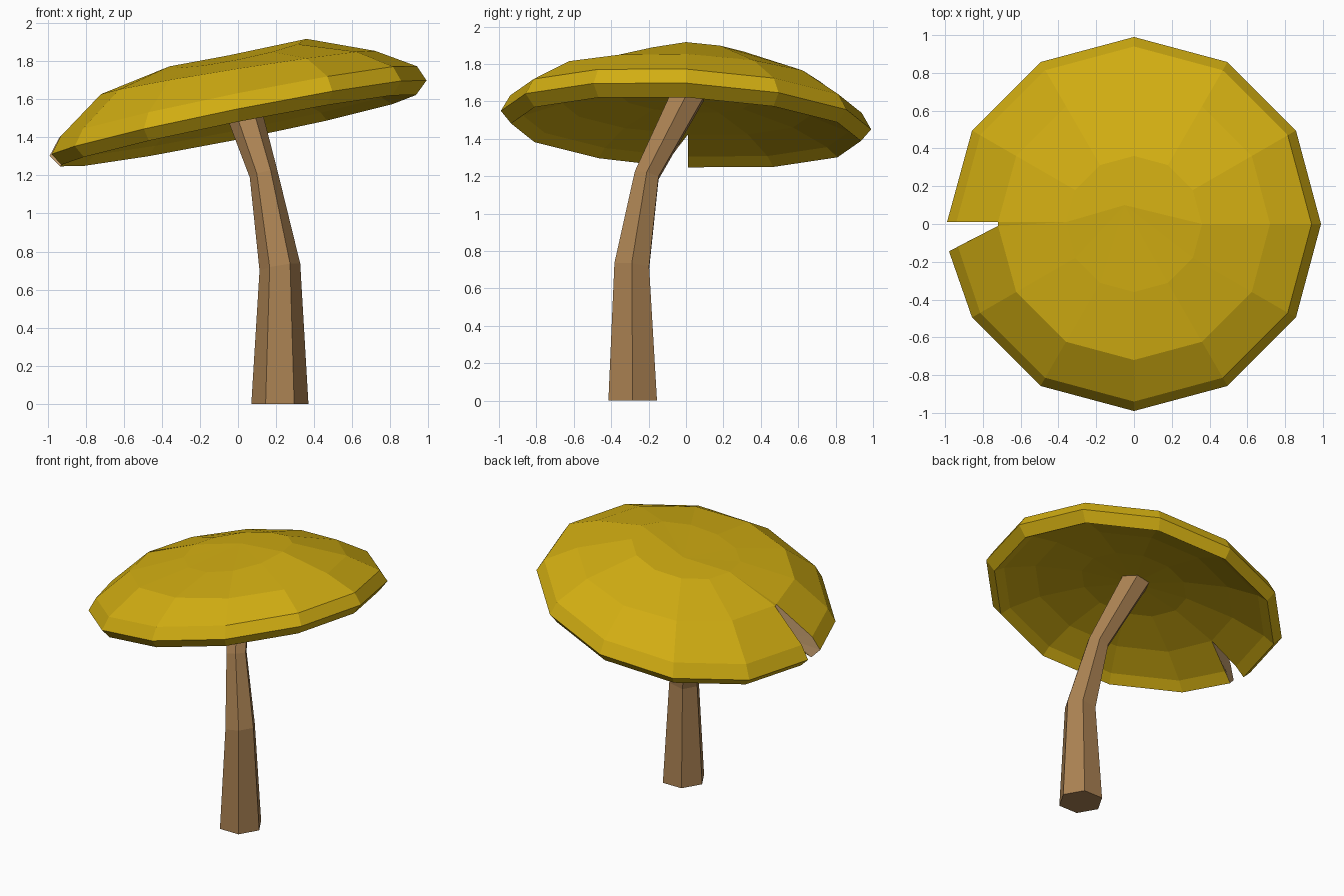
import bpy, bmesh
from math import sin, cos, radians, sqrt
from mathutils import Vector

if "Cube" in bpy.data.objects:
    bpy.data.objects.remove(bpy.data.objects["Cube"])


def material(name, rgb):
    m = bpy.data.materials.new(name)
    m.diffuse_color = (*rgb, 1)
    m.use_nodes = True
    m.node_tree.nodes["Principled BSDF"].inputs["Base Color"].default_value = m.diffuse_color
    return m


yellow = material("mustard yellow", (0.64, 0.42, 0.006))
brown = material("bark brown", (0.40, 0.22, 0.085))
tan = material("pale tan flesh", (0.60, 0.37, 0.17))


def finish(bm, name, mats):
    bmesh.ops.recalc_face_normals(bm, faces=bm.faces)
    me = bpy.data.meshes.new(name)
    bm.to_mesh(me)
    bm.free()
    for m in mats:
        me.materials.append(m)
    ob = bpy.data.objects.new(name, me)
    bpy.context.collection.objects.link(ob)
    return ob


# Cap: a 12-sided shell turned round a tilted plane, with a wedge missing at -x
def cap_point(x, y, h):
    return Vector((x, y, 1.5 + 0.2 * x - 0.05 * y + h))


# radius, height, left-side swell, front dent, notched
profile = [(0.36, 0.345, 0.0, 0.055, False),
           (0.72, 0.24, 0.03, 0.015, True),
           (0.94, 0.085, 0.0, 0.0, True),
           (0.99, 0.0, 0.0, 0.0, True),
           (0.935, -0.065, 0.0, 0.0, True),
           (0.87, -0.02, 0.0, 0.0, True),
           (0.66, 0.055, 0.0, 0.0, False),
           (0.35, 0.11, 0.0, 0.0, False)]

bm = bmesh.new()
rings = []
for r, h, swell, dent, notched in profile:
    ring = []
    for k in range(13):
        a = radians(180 + 30 * k)
        x, y = r * cos(a), r * sin(a)
        if k in (0, 12):
            # the two lips of the notch spread apart outward
            y = 0.01
            if notched and k == 0:
                y -= 0.15 * max(0.0, r - 0.68) / 0.3
            x = -sqrt(r * r - y * y)
        if k == 12 and not notched:
            ring.append(ring[0])
        else:
            hh = h - swell * cos(a) - dent * max(0.0, -sin(a))
            ring.append(bm.verts.new(cap_point(x, y, hh)))
    rings.append(ring)
for r0, r1 in zip(rings, rings[1:]):
    for k in range(12):
        vs = list(dict.fromkeys((r0[k], r0[k + 1], r1[k + 1], r1[k])))
        bm.faces.new(vs)
# top and underside centres
for ring, p in ((rings[0], (-0.05, 0.1, 0.345)), (rings[-1], (0, 0, 0.12))):
    c = bm.verts.new(cap_point(*p))
    for k in range(12):
        bm.faces.new((c, ring[k], ring[k + 1]))
# cut walls of the notch
for k in (0, 12):
    f = bm.faces.new([ring[k] for ring in rings[1:7]])
    f.material_index = 1
    bmesh.ops.triangulate(bm, faces=[f])
# close the narrow gap where the wedge comes to its point
edge = [e for e in bm.edges if e.is_boundary]
if edge:
    bmesh.ops.holes_fill(bm, edges=edge, sides=0)
finish(bm, "mushroom_cap", [yellow, tan])

# Stem: hexagonal rings along a bent path (centre, radius, tilt in x, tilt in y)
path = [((0.22, -0.285, 0.0), 0.15, 0.0, 0.0),
        ((0.22, -0.29, 0.718), 0.107, 0.17, -0.1),
        ((0.135, -0.21, 1.205), 0.073, 0.23, -0.22),
        ((-0.01, 0.025, 1.66), 0.1, 0.2, -0.2)]
bm = bmesh.new()
rings = []
for (cx, cy, cz), r, tx, ty in path:
    ring = []
    for k in range(6):
        a = radians(60 * k)
        dx, dy = r * cos(a), r * sin(a)
        ring.append(bm.verts.new((cx + dx, cy + dy, cz + tx * dx + ty * dy)))
    rings.append(ring)
for r0, r1 in zip(rings, rings[1:]):
    for k in range(6):
        n = (k + 1) % 6
        bm.faces.new((r0[k], r0[n], r1[n], r1[k]))
bm.faces.new(rings[0])
bm.faces.new(rings[-1])
finish(bm, "mushroom_stem", [brown])
